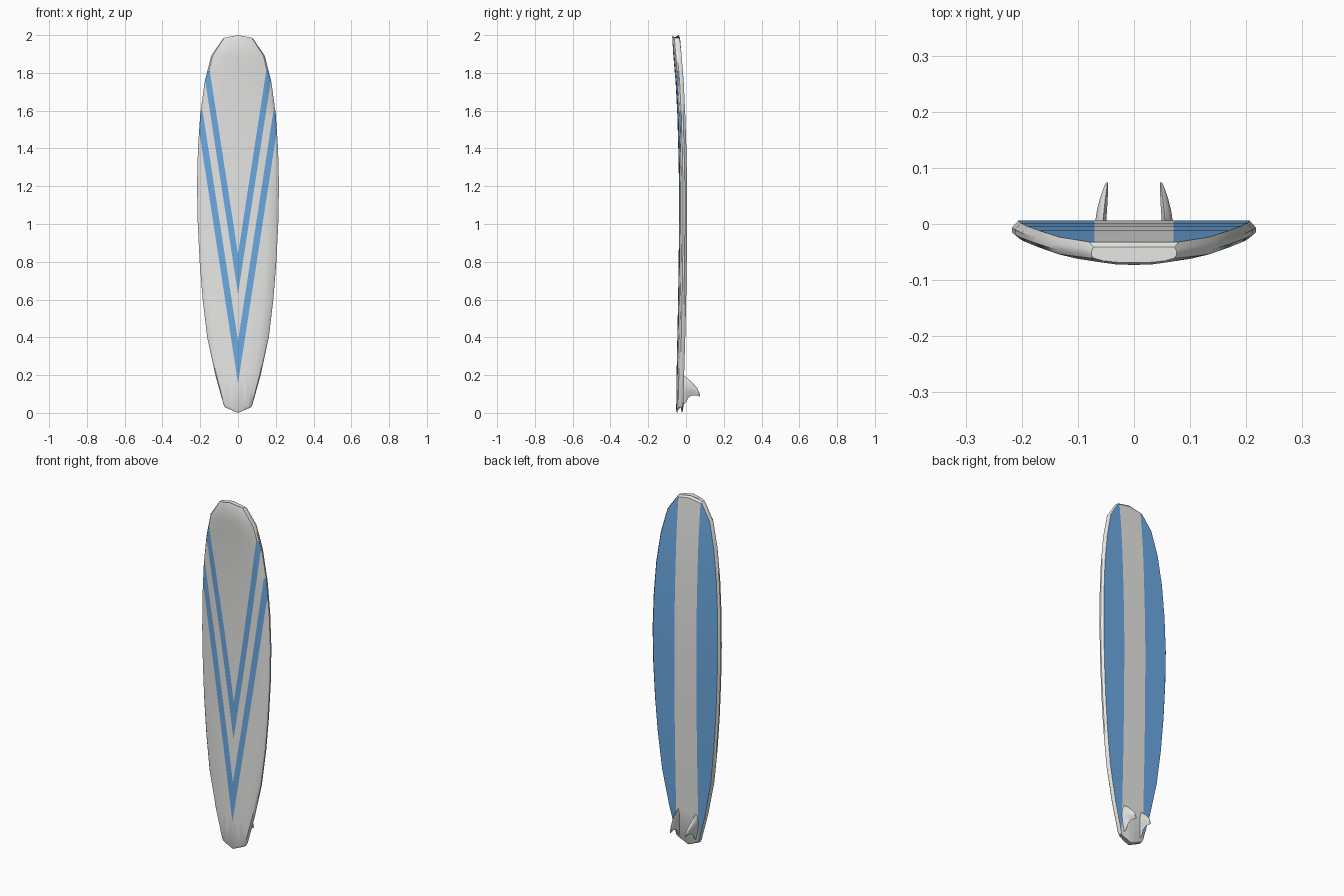
import bpy, bmesh, math
from mathutils import Vector

if "Cube" in bpy.data.objects:
    bpy.data.objects.remove(bpy.data.objects["Cube"])


def material(name, rgb):
    m = bpy.data.materials.new(name)
    m.diffuse_color = (*rgb, 1)
    m.use_nodes = True
    m.node_tree.nodes["Principled BSDF"].inputs["Base Color"].default_value = m.diffuse_color
    return m


WHITE = material("off_white", (0.80, 0.80, 0.78))
BLUE = material("sky_blue", (0.15, 0.40, 0.76))


def finish(name, bm, mats):
    bmesh.ops.recalc_face_normals(bm, faces=bm.faces)
    me = bpy.data.meshes.new(name)
    bm.to_mesh(me)
    bm.free()
    for m in mats:
        me.materials.append(m)
    ob = bpy.data.objects.new(name, me)
    bpy.context.collection.objects.link(ob)
    bpy.ops.object.select_all(action='DESELECT')
    ob.select_set(True)
    bpy.context.view_layer.objects.active = ob
    bpy.ops.object.shade_smooth_by_angle(angle=math.radians(35))
    return ob


def loft(bm, rings):
    rows = [[bm.verts.new(p) for p in r] for r in rings]
    n = len(rows[0])
    for a, b in zip(rows, rows[1:]):
        for i in range(n):
            j = (i + 1) % n
            bm.faces.new((a[i], a[j], b[j], b[i]))
    bm.faces.new(rows[0])
    bm.faces.new(rows[-1])


# Board: sections of (z, half width, back y, front y, rise of the centre)
sections = [
    (0.030, 0.070, -0.022, -0.046, -0.030),
    (0.042, 0.076, -0.015, -0.052, -0.030),
    (0.20, 0.120, -0.010, -0.050, 0),
    (0.40, 0.163, -0.004, -0.046, 0),
    (0.60, 0.187, 0.001, -0.042, 0),
    (0.80, 0.203, 0.004, -0.039, 0),
    (1.00, 0.213, 0.006, -0.037, 0),
    (1.20, 0.217, 0.006, -0.037, 0),
    (1.40, 0.212, 0.002, -0.041, 0),
    (1.58, 0.200, -0.004, -0.046, 0),
    (1.75, 0.177, -0.012, -0.055, 0),
    (1.89, 0.142, -0.023, -0.067, 0),
    (1.975, 0.084, -0.032, -0.073, 0.014),
    (1.985, 0.076, -0.041, -0.069, 0.015),
]
# Half cross-section: (share of half width, share of thickness from the back)
half = [(0, 0), (0.35, 0), (0.95, 0), (1, 0.28), (1, 0.5), (0.95, 0.70),
        (0.72, 0.88), (0.4, 0.97), (0, 1)]
profile = half + [(-u, t) for u, t in half[-2:0:-1]]
bm = bmesh.new()
loft(bm, [[(u * w, yb + t * (yf - yb), z + dz * (1 - abs(u))) for u, t in profile]
          for z, w, yb, yf, dz in sections])
bmesh.ops.recalc_face_normals(bm, faces=bm.faces)


def half_width(z):
    for (z0, w0, *_), (z1, w1, *_) in zip(sections, sections[1:]):
        if z0 <= z <= z1:
            return w0 + (w1 - w0) * (z - z0) / (z1 - z0)
    return 0


def cut(point, normal, side):
    """Cut only the faces turned to the front (-1) or back (1)."""
    faces = [f for f in bm.faces if f.normal.y * side > 0.2]
    geom = faces + list({e for f in faces for e in f.edges}) + list({v for f in faces for v in f.verts})
    bmesh.ops.bisect_plane(bm, geom=geom, dist=1e-6, plane_co=Vector(point), plane_no=Vector(normal))
    bm.normal_update()


# Stripe outlines: chevron edges on the front, straight edges on the back
SLOPE = 6.5
chevrons = [(0.63, 0.84, 1.81), (0.155, 0.38, 1.60)]  # lower edge, upper edge, top
for low, high, top in chevrons:
    for z in (low, high):
        for s in (-1, 1):
            cut((0, 0, z), (-s * SLOPE, 0, 1), -1)
    cut((0, 0, top), (0, 0, 1), -1)
STRIPE = 0.07
for s in (-1, 1):
    cut((s * STRIPE, 0, 0), (1, 0, 0), 1)

# Colour by position
for f in bm.faces:
    c = f.calc_center_median()
    if f.normal.y > 0.8:
        f.material_index = int(abs(c.x) > STRIPE and 0.05 < c.z < 1.98)
    elif f.normal.y < -0.2 and abs(c.x) < 0.99 * half_width(c.z):
        h = c.z - SLOPE * abs(c.x)
        f.material_index = int(any(a < h < b and c.z < t for a, b, t in chevrons))
finish("board", bm, [WHITE, BLUE])

# Fins: sections of (y, leading z, trailing z, inner x, outer x)
fin = [(-0.025, 0.205, 0.035, 0.050, 0.071), (0.0, 0.190, 0.055, 0.050, 0.070),
       (0.012, 0.180, 0.080, 0.049, 0.068), (0.025, 0.168, 0.090, 0.048, 0.066),
       (0.045, 0.148, 0.093, 0.047, 0.061), (0.060, 0.130, 0.091, 0.046, 0.056),
       (0.070, 0.108, 0.088, 0.046, 0.052), (0.074, 0.098, 0.087, 0.046, 0.050)]
foil = [(0, 0.3), (0.12, 0.75), (0.35, 1), (0.65, 0.75), (1, 0.1), (0.6, 0), (0.2, 0)]
for name, s in (("left_fin", -1), ("right_fin", 1)):
    bm = bmesh.new()
    loft(bm, [[(s * (xi + v * (xo - xi)), y, zl + u * (zt - zl)) for u, v in foil]
              for y, zl, zt, xi, xo in fin])
    finish(name, bm, [WHITE])
